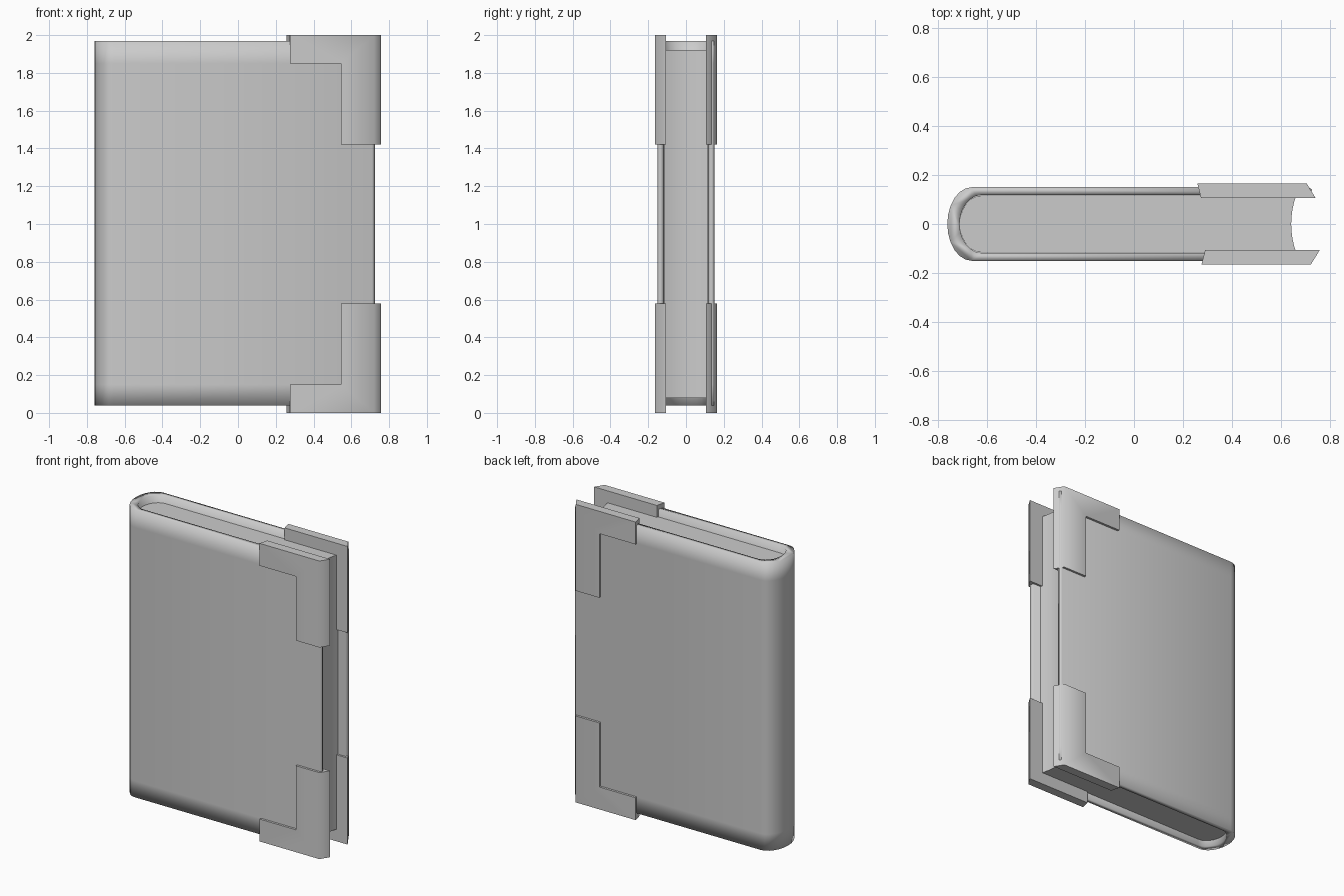
import bpy, bmesh, math

cube = bpy.data.objects.get("Cube")
if cube:
    bpy.data.objects.remove(cube, do_unlink=True)

grey = bpy.data.materials.new("plain_grey")
grey.use_nodes = True
COLOUR = (0.6, 0.6, 0.6, 1)
grey.diffuse_color = COLOUR
grey.node_tree.nodes["Principled BSDF"].inputs["Base Color"].default_value = COLOUR


def loft(name, rings, angle):
    """Join equal rings of points into a closed solid, smooth up to an angle."""
    bm = bmesh.new()
    loops = [[bm.verts.new(p) for p in ring] for ring in rings]
    for a, b in zip(loops, loops[1:]):
        for i in range(len(a)):
            j = (i + 1) % len(a)
            bm.faces.new((a[i], a[j], b[j], b[i]))
    bm.faces.new(loops[0][::-1])
    bm.faces.new(loops[-1])
    bmesh.ops.recalc_face_normals(bm, faces=bm.faces)
    mesh = bpy.data.meshes.new(name)
    bm.to_mesh(mesh)
    bm.free()
    mesh.materials.append(grey)
    obj = bpy.data.objects.new(name, mesh)
    bpy.context.collection.objects.link(obj)
    bpy.ops.object.select_all(action='DESELECT')
    obj.select_set(True)
    bpy.context.view_layer.objects.active = obj
    bpy.ops.object.shade_smooth_by_angle(angle=math.radians(angle))
    return obj


def spine(centre, depth, half, steps=12):
    """Half ellipse round the spine, from the back to the front."""
    angles = [math.pi * (0.5 + i / steps) for i in range(steps + 1)]
    return [(centre + depth * math.cos(a), half * math.sin(a)) for a in angles]


def upright(name, profile, heights, angle):
    return loft(name, [[(x, y, z) for x, y in profile] for z in heights], angle)


# Cover: one folded sheet, open at the fore edge
outer = [(0.71, 0.15)] + spine(-0.66, 0.10, 0.15) + [(0.71, -0.15), (0.725, -0.14)]
inner = [(0.725, 0.14), (0.715, 0.118)] + spine(-0.62, 0.09, 0.118) + [(0.715, -0.118)]
upright("cover", outer + inner[:1:-1] + inner[1::-1], (0.04, 0.15, 1.85, 1.97), 100)

# Page block with a hollow fore edge
hollow = [(0.64 + 0.02 * (t / 4) ** 2, 0.116 * t / 4) for t in range(-4, 5)]
upright("pages", spine(-0.62, 0.09, 0.116) + hollow, (0.08, 1.92), 40)


# Corner guards: L-shaped plates whose fore edge slants outwards to the inside
def guard(name, side, top, shift):
    def ring(y, left, right):
        shape = [(left, 0), (right, 0), (right, 0.58),
                 (0.545, 0.58), (0.545, 0.15), (left, 0.15)]
        return [(x + shift, side * y, 2 - z if top else z) for x, z in shape]
    loft(name, [ring(0.165, 0.275, 0.72), ring(0.105, 0.29, 0.757)], 62)


for face, side, shift in (("front", -1, 0), ("back", 1, -0.017)):
    for level in ("lower", "upper"):
        guard(f"{face}_{level}_corner_guard", side, level == "upper", shift)
